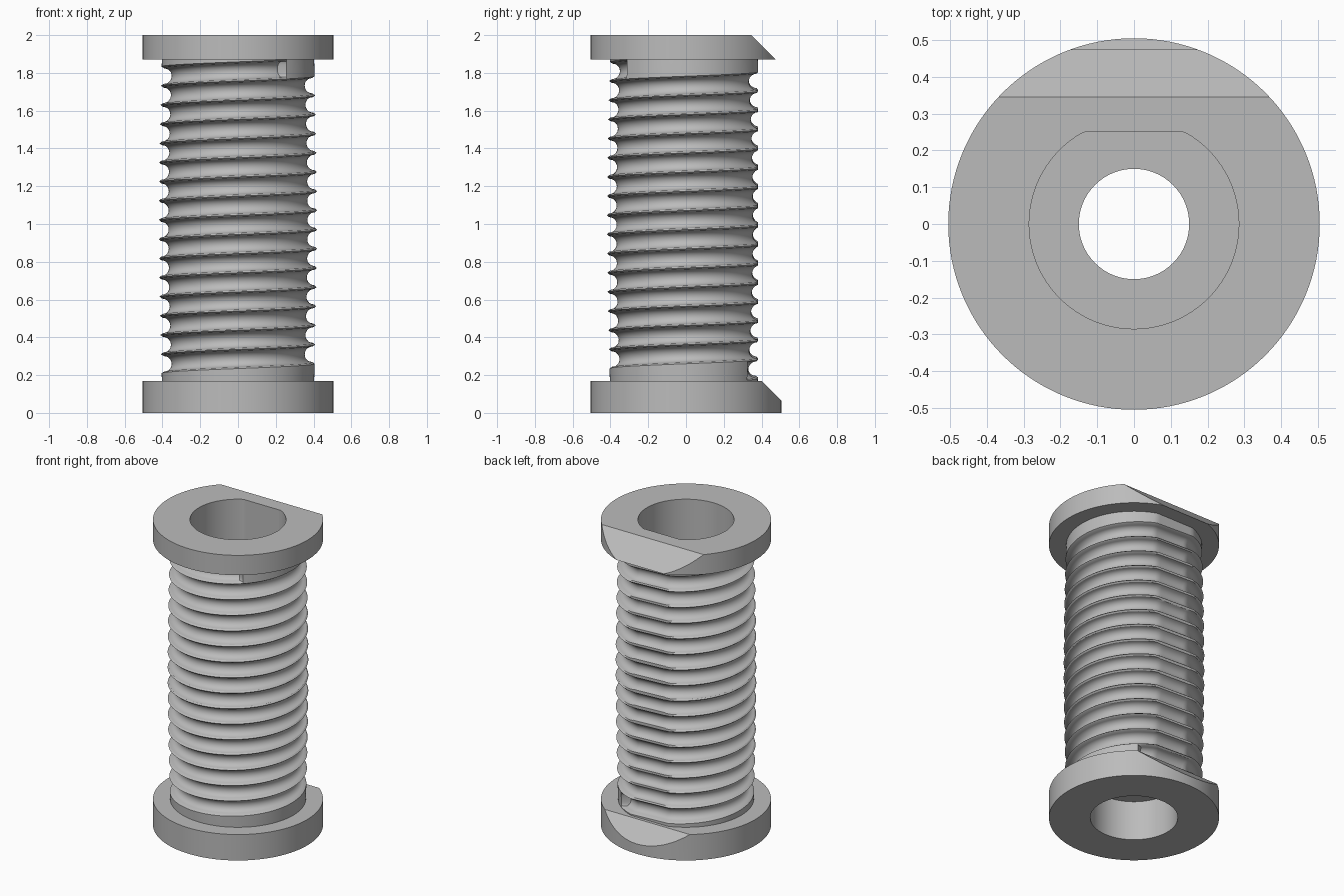
import bpy, bmesh, math
from mathutils import Vector

cube = bpy.data.objects.get("Cube")
if cube:
    bpy.data.objects.remove(cube, do_unlink=True)

grey = bpy.data.materials.new("plain grey")
grey.use_nodes = True
grey.diffuse_color = (0.5, 0.5, 0.5, 1)
grey.node_tree.nodes["Principled BSDF"].inputs["Base Color"].default_value = (0.5, 0.5, 0.5, 1)

STEPS = 128
PITCH, GROOVE = 0.1015, 0.043
LOW, HIGH = 0.17, 1.87          # barrel between the flanges


def d_radius(radius, flat, angle):
    """Radius of a circle cut flat at y = flat."""
    s = math.sin(angle)
    return min(radius, flat / s) if s > 0.01 else radius


def finish(bm, name):
    mesh = bpy.data.meshes.new(name)
    bm.to_mesh(mesh)
    bm.free()
    mesh.materials.append(grey)
    obj = bpy.data.objects.new(name, mesh)
    bpy.context.collection.objects.link(obj)
    bpy.ops.object.select_all(action="DESELECT")
    obj.select_set(True)
    bpy.context.view_layer.objects.active = obj
    bpy.ops.object.shade_smooth_by_angle(angle=math.radians(30))
    return obj


def ring_stack(name, rings, chamfer=None):
    """Join rings of (radius, flat, z); optionally slice the back edge at 45 degrees."""
    bm = bmesh.new()
    loops = []
    for radius, flat, z in rings:
        loop = []
        for j in range(STEPS):
            a = math.tau * j / STEPS
            r = d_radius(radius, flat, a)
            loop.append(bm.verts.new((r * math.cos(a), r * math.sin(a), z)))
        loops.append(loop)
    for p, q in zip(loops, loops[1:]):
        for j in range(STEPS):
            k = (j + 1) % STEPS
            bm.faces.new((p[j], p[k], q[k], q[j]))
    if chamfer:
        normal = Vector((0, 1, 1)).normalized()
        cut = bmesh.ops.bisect_plane(bm, geom=bm.verts[:] + bm.edges[:] + bm.faces[:],
                                     plane_co=(0, chamfer, 0), plane_no=normal,
                                     clear_outer=True)["geom_cut"]
        edges = [e for e in cut if isinstance(e, bmesh.types.BMEdge)]
        for face in bmesh.ops.holes_fill(bm, edges=edges, sides=0)["faces"]:
            face.normal_update()
            if face.normal.dot(normal) < 0:
                face.normal_flip()
    return finish(bm, name)


# Flanges with a sliced back edge
ring_stack("bottom_flange", [(0.26, 1, 0), (0.505, 1, 0), (0.505, 1, LOW), (0.36, 0.36, LOW)], 0.57)
ring_stack("top_flange", [(0.36, 0.36, HIGH), (0.505, 1, HIGH), (0.505, 1, 2), (0.285, 0.25, 2)], 2.345)

# D-shaped socket, narrow bore and bottom recess
ring_stack("inner_bore", [(0.285, 0.25, 2), (0.285, 0.25, 0.36), (0.15, 1, 0.36),
                          (0.15, 1, 0.26), (0.26, 1, 0.26), (0.26, 1, 0)])


# Slightly bulged barrel with one helical round groove
def barrel_point(angle, dz, grooved):
    z = 0.26 + PITCH * (angle - math.pi) / math.tau + dz
    z = max(LOW, min(HIGH, z))
    bulge = 0.02 * (1 - ((z - 1.02) / 0.85) ** 2)
    r = d_radius(0.403 + 0.75 * bulge, 0.38, angle)
    if grooved and abs(dz) <= GROOVE:
        centre = d_radius(0.39 + bulge, 0.365 + 1.5 * bulge, angle)
        r = min(r, centre - math.sqrt(max(0, GROOVE ** 2 - dz ** 2)))
    return (r * math.cos(angle), r * math.sin(angle), z)


start = round(55 / 360 * STEPS)
end = round((307.5 / 360 + 15) * STEPS)
offsets = [-PITCH / 2] + [-GROOVE * math.cos(math.pi * i / 10) for i in range(11)] + [PITCH / 2]
bm = bmesh.new()
previous = None
for step in range(start - 3 * STEPS // 2, end + 3 * STEPS // 2 + 1):
    angle = math.tau * step / STEPS
    column = [bm.verts.new(barrel_point(angle, dz, start <= step <= end)) for dz in offsets]
    if previous:
        for k in range(len(offsets) - 1):
            bm.faces.new((previous[k], column[k], column[k + 1], previous[k + 1]))
    previous = column
bmesh.ops.remove_doubles(bm, verts=bm.verts[:], dist=0.0001)
finish(bm, "grooved_barrel")
